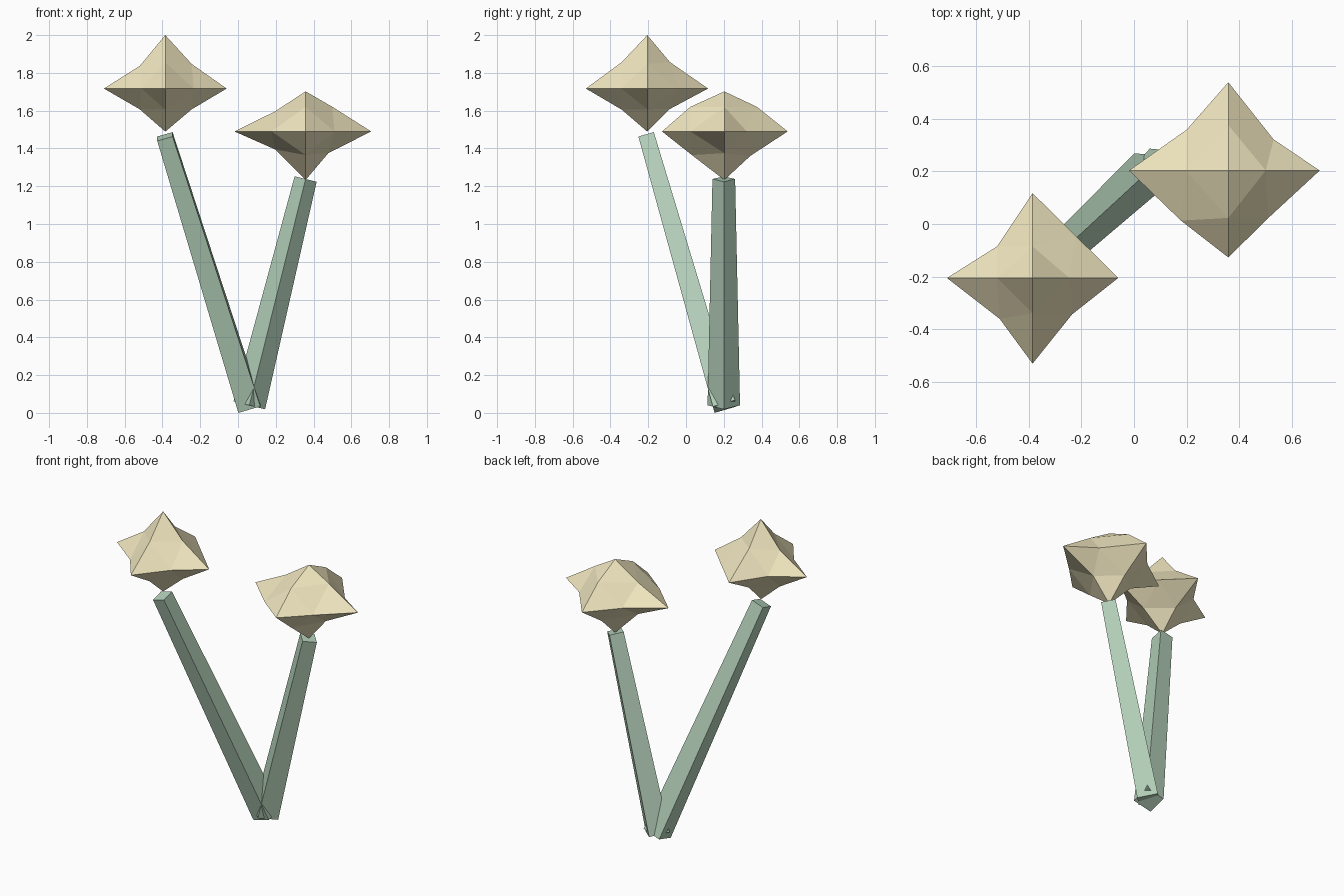
import bpy, bmesh
from mathutils import Vector

if "Cube" in bpy.data.objects:
    bpy.data.objects.remove(bpy.data.objects["Cube"])


def material(name, rgb):
    m = bpy.data.materials.new(name)
    m.diffuse_color = (*rgb, 1)
    m.use_nodes = True
    m.node_tree.nodes["Principled BSDF"].inputs["Base Color"].default_value = m.diffuse_color
    return m


GREEN = material("stem_green", (0.45, 0.62, 0.48))
TAN = material("flower_tan", (0.87, 0.79, 0.52))


def finish(bm, name, mat):
    bmesh.ops.recalc_face_normals(bm, faces=bm.faces)
    me = bpy.data.meshes.new(name)
    bm.to_mesh(me)
    bm.free()
    me.materials.append(mat)
    ob = bpy.data.objects.new(name, me)
    bpy.context.collection.objects.link(ob)
    return ob


def stem(name, bottom, top, r1=0.086, r2=0.06):
    """Tapered four-sided stalk with one corner facing its lean."""
    a, b = Vector(bottom), Vector(top)
    bm = bmesh.new()
    bmesh.ops.create_cone(bm, cap_ends=True, segments=4, radius1=r1,
                          radius2=r2, depth=(b - a).length)
    ob = finish(bm, name, GREEN)
    ob.location = (a + b) / 2
    ob.rotation_euler = (b - a).to_track_quat('Z', 'Y').to_euler()


def flower(name, centre, tips, xz, yz, xy):
    """Spiky octahedron: each octant split in four, edge midpoints pulled in.
    tips = (-x, +x, -y, +y, -z, +z); midpoints are ordered --, +-, -+, ++."""
    bm = bmesh.new()
    c = Vector(centre)
    pole, mid = {}, {}
    for axis in range(3):
        for k, s in enumerate((-1, 1)):
            p = Vector((0, 0, 0))
            p[axis] = s * tips[2 * axis + k]
            pole[axis, s] = bm.verts.new(c + p)
    for (i, j), pts in (((0, 2), xz), ((1, 2), yz), ((0, 1), xy)):
        for (si, sj), (u, v) in zip(((-1, -1), (1, -1), (-1, 1), (1, 1)), pts):
            p = Vector((0, 0, 0))
            p[i], p[j] = si * u, sj * v
            mid[i, j, si, sj] = bm.verts.new(c + p)
    for sx in (-1, 1):
        for sy in (-1, 1):
            for sz in (-1, 1):
                a, b, d = pole[0, sx], pole[1, sy], pole[2, sz]
                ab, bd, ad = mid[0, 1, sx, sy], mid[1, 2, sy, sz], mid[0, 2, sx, sz]
                for f in ((a, ab, ad), (ab, b, bd), (ad, bd, d), (ab, bd, ad)):
                    bm.faces.new(f if sx * sy * sz > 0 else f[::-1])
    finish(bm, name, TAN)


# Stalks sharing one root
stem("tall_stem", (0.06, 0.205, 0.034), (-0.387, -0.208, 1.463))
stem("short_stem", (0.06, 0.2, 0.04), (0.358, 0.2, 1.238))

# Flower heads
flower("tall_flower", (-0.385, -0.205, 1.717),
       (0.325, 0.325, 0.325, 0.322, 0.228, 0.283),
       ((.135, .11), (.14, .11), (.135, .12), (.14, .13)),
       ((.135, .112), (.12, .108), (.135, .14), (.12, .14)),
       ((.125, .155), (.15, .138), (.135, .12), (.162, .162)))
flower("short_flower", (0.358, 0.203, 1.49),
       (0.377, 0.347, 0.33, 0.335, 0.257, 0.212),
       ((.162, .095), (.12, .115), (.162, .106), (.142, .13)),
       ((.172, .125), (.137, .13), (.18, .13), (.173, .13)),
       ((.18, .19), (.152, .18), (.158, .155), (.172, .118)))
